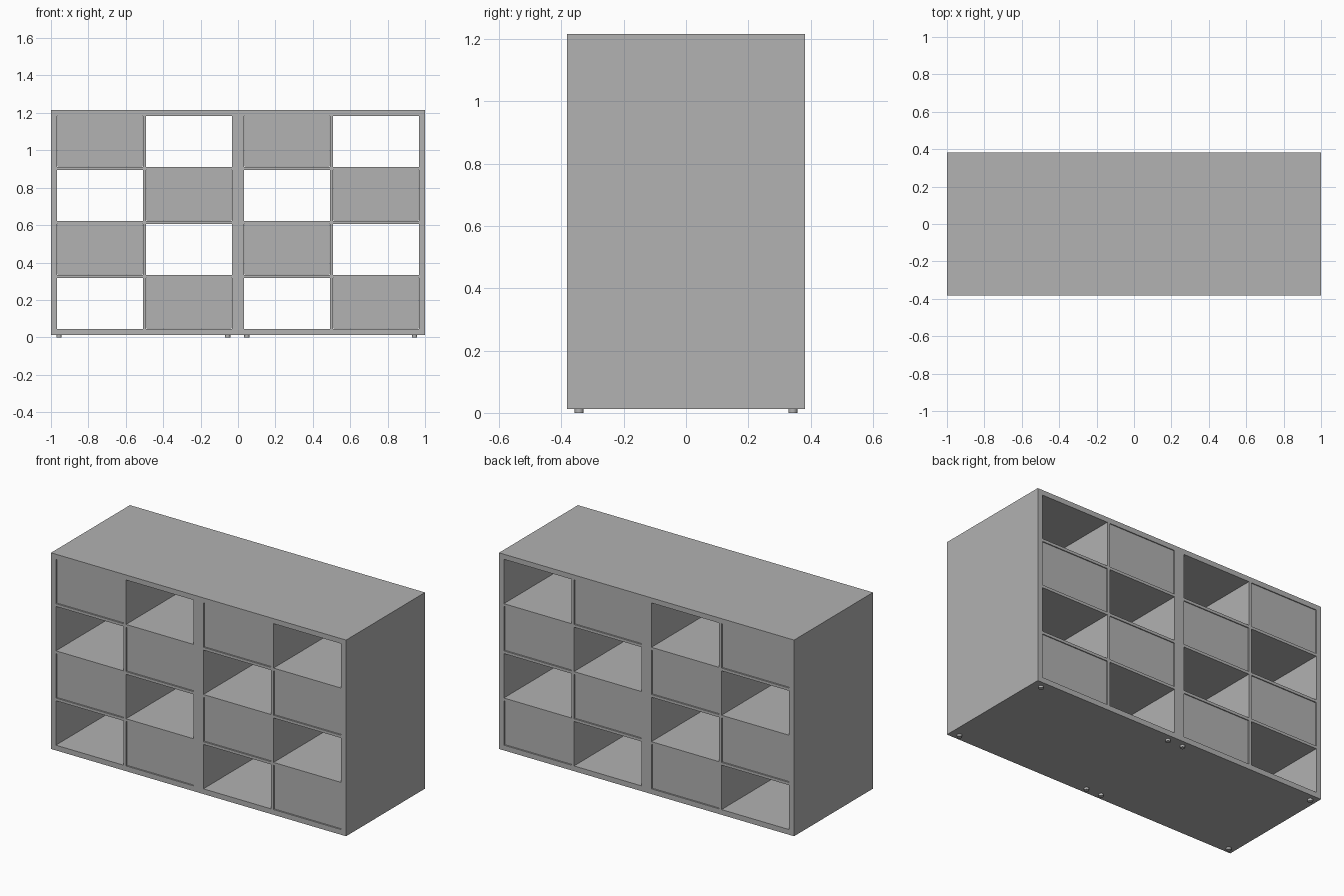
import bpy
import bmesh
from mathutils import Matrix, Vector

cube = bpy.data.objects.get("Cube")
if cube:
    bpy.data.objects.remove(cube, do_unlink=True)

GREY = (0.445, 0.445, 0.445, 1)
mat = bpy.data.materials.new("plain grey")
mat.use_nodes = True
mat.diffuse_color = GREY
mat.node_tree.nodes["Principled BSDF"].inputs["Base Color"].default_value = GREY


def finish(name, bm):
    mesh = bpy.data.meshes.new(name)
    bm.to_mesh(mesh)
    bm.free()
    mesh.materials.append(mat)
    obj = bpy.data.objects.new(name, mesh)
    bpy.context.collection.objects.link(obj)
    return obj


def board(name, x, y, z):
    """Box spanning the given (low, high) ranges."""
    lo, hi = Vector((x[0], y[0], z[0])), Vector((x[1], y[1], z[1]))
    bm = bmesh.new()
    place = Matrix.Translation((lo + hi) / 2) @ Matrix.Diagonal((*(hi - lo), 1))
    bmesh.ops.create_cube(bm, size=1, matrix=place)
    return finish(name, bm)


DEPTH = 0.382
BOTTOM, TOP = 0.013, 1.215
SLAB, SIDE, SHELF = 0.032, 0.033, 0.017
ROWS = 4
FULL = (-DEPTH, DEPTH)
inner_low, inner_high = BOTTOM + SLAB, TOP - SLAB + 0.001
cell = (inner_high - inner_low - (ROWS - 1) * SHELF) / ROWS

# Full-width top and base slabs
board("top_slab", (-1, 1), FULL, (inner_high, TOP))
board("base_slab", (-1, 1), FULL, (BOTTOM, inner_low))

# Uprights
upright = (inner_low, inner_high)
board("left_side", (1 - SIDE, 1), FULL, upright)
board("right_side", (-1, SIDE - 1), FULL, upright)
board("middle_upright", (-SIDE, SIDE), FULL, upright)
for name, x in (("left_divider", 0.5), ("right_divider", -0.5)):
    board(name, (x - SHELF / 2, x + SHELF / 2), FULL, upright)

# Cells: shelves, with panels front and back in a checker pattern
half = SHELF / 2
columns = [(SIDE - 1, -0.5 - half), (-0.5 + half, -SIDE),
           (SIDE, 0.5 - half), (0.5 + half, 1 - SIDE)]
RECESS, PANEL, GAP = 0.006, 0.018, 0.002
for c, (x0, x1) in enumerate(columns):
    for r in range(ROWS):
        z0 = inner_low + r * (cell + SHELF)
        z1 = z0 + cell
        if r < ROWS - 1:
            board(f"shelf_{c}_{r}", (x0, x1), FULL, (z1, z1 + SHELF))
        if (c + r) % 2:
            outer, inner = DEPTH - RECESS, DEPTH - RECESS - PANEL
            span, rise = (x0 + GAP, x1 - GAP), (z0 + GAP, z1)
            board(f"front_panel_{c}_{r}", span, (-outer, -inner), rise)
            board(f"back_panel_{c}_{r}", span, (inner, outer), rise)

# Small round feet under each unit
for i, x in enumerate((-0.957, -0.055, 0.047, 0.944)):
    for side, y in (("front", -0.343), ("back", 0.343)):
        bm = bmesh.new()
        bmesh.ops.create_cone(bm, cap_ends=True, segments=20, radius1=0.014,
                              radius2=0.014, depth=BOTTOM,
                              matrix=Matrix.Translation((x, y, BOTTOM / 2)))
        foot = finish(f"{side}_foot_{i}", bm)
        for face in foot.data.polygons:
            face.use_smooth = abs(face.normal.z) < 0.5
        for edge in foot.data.edges:
            a, b = (foot.data.vertices[v].co.z for v in edge.vertices)
            edge.use_edge_sharp = abs(a - b) < 0.001
